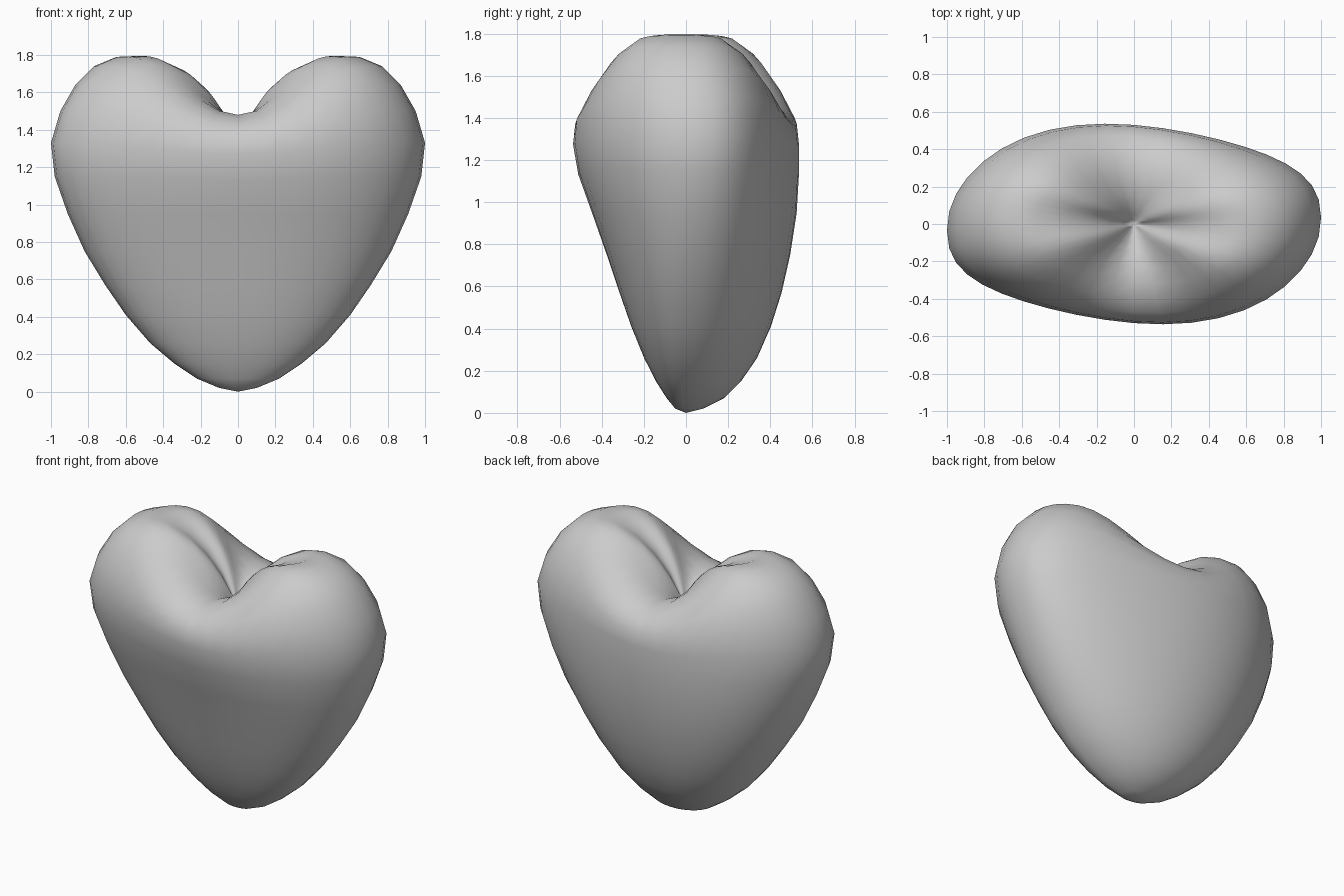
import bpy
import bmesh
from math import sin, cos, pi, copysign

# Remove the default cube
cube = bpy.data.objects.get("Cube")
if cube:
    bpy.data.objects.remove(cube, do_unlink=True)


def make_material(name, colour):
    material = bpy.data.materials.new(name)
    material.use_nodes = True
    material.diffuse_color = colour
    shader = next(n for n in material.node_tree.nodes if n.type == 'BSDF_PRINCIPLED')
    shader.inputs["Base Color"].default_value = colour
    return material


# Heart profile from the bottom tip to the dimple:
# half width, lobe height, front depth, back depth, cleft height
PROFILE = [
    (.1, .02, .05, .08, .02),
    (.22, .07, .09, .18, .07),
    (.34, .15, .14, .26, .15),
    (.47, .26, .195, .335, .26),
    (.6, .41, .255, .4, .41),
    (.71, .57, .31, .45, .57),
    (.82, .75, .37, .49, .75),
    (.91, .95, .44, .52, .95),
    (.98, 1.15, .505, .53, 1.13),
    (1, 1.33, .53, .53, 1.27),
    (.95, 1.5, .52, .52, 1.36),
    (.87, 1.64, .47, .47, 1.42),
    (.77, 1.74, .4, .4, 1.46),
    (.65, 1.79, .31, .31, 1.48),
    (.53, 1.795, .23, .23, 1.47),
    (.36, 1.73, .15, .15, 1.45),
    (.23, 1.64, .1, .1, 1.42),
    (.12, 1.52, .05, .05, 1.39),
    (.05, 1.41, .02, .02, 1.36),
]
TIP_HEIGHT, DIMPLE_HEIGHT = 0, 1.35
SEGMENTS = 40


def ring_point(angle, width, lobe_height, front, back, cleft_height):
    """Point on one heart ring; the cleft height mostly acts near the middle."""
    c, s = cos(angle), sin(angle)
    x = width * c
    depth = back if s > 0 else front
    bulge = copysign(abs(s) ** .9, s)
    twist = -.08 * x + .115 * x ** 3
    cleft = abs(s) ** 6
    z = lobe_height + (cleft_height - lobe_height) * cleft
    return x, depth * bulge + twist, z


def build_heart(name, material):
    bm = bmesh.new()
    rings = [[bm.verts.new(ring_point(2 * pi * i / SEGMENTS, *row))
              for i in range(SEGMENTS)] for row in PROFILE]
    tip = bm.verts.new((0, 0, TIP_HEIGHT))
    dimple = bm.verts.new((0, 0, DIMPLE_HEIGHT))

    # Skin neighbouring rings, then close the tip and the dimple with fans
    for i in range(SEGMENTS):
        j = (i + 1) % SEGMENTS
        for low, high in zip(rings, rings[1:]):
            bm.faces.new((low[i], low[j], high[j], high[i]))
        bm.faces.new((tip, rings[0][j], rings[0][i]))
        bm.faces.new((dimple, rings[-1][i], rings[-1][j]))

    bmesh.ops.recalc_face_normals(bm, faces=bm.faces)
    for face in bm.faces:
        face.smooth = True
    mesh = bpy.data.meshes.new(name)
    bm.to_mesh(mesh)
    bm.free()
    mesh.materials.append(material)
    heart = bpy.data.objects.new(name, mesh)
    bpy.context.collection.objects.link(heart)
    return heart


build_heart("heart_body", make_material("light grey", (.6, .6, .6, 1)))
